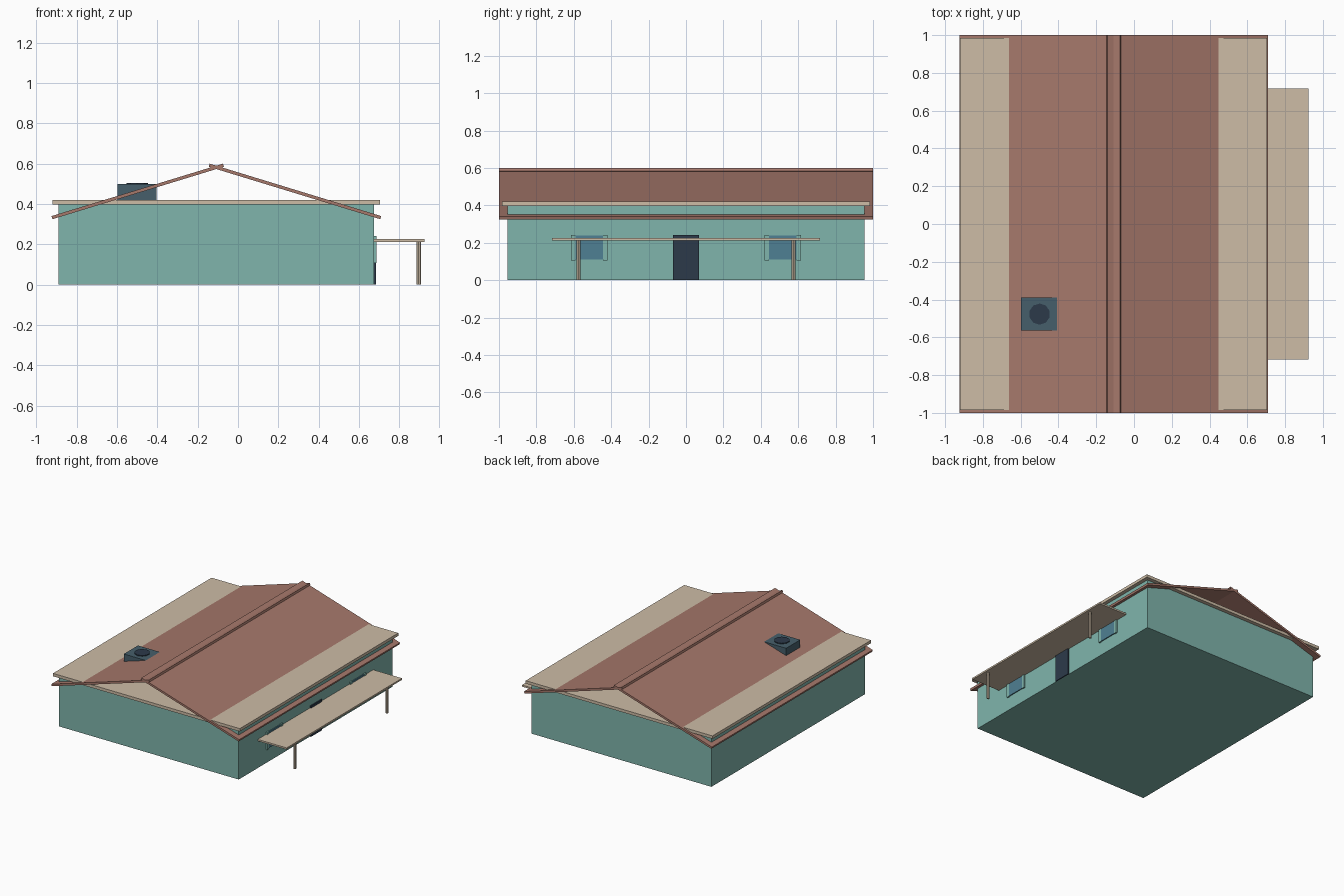
import bpy, math

if "Cube" in bpy.data.objects:
    bpy.data.objects.remove(bpy.data.objects["Cube"])


def material(name, hex_code):
    rgb = [int(hex_code[i:i + 2], 16) / 255 for i in (0, 2, 4)]
    lin = [((c + 0.055) / 1.055) ** 2.4 for c in rgb]
    m = bpy.data.materials.new(name)
    m.diffuse_color = (*lin, 1)
    m.use_nodes = True
    m.node_tree.nodes["Principled BSDF"].inputs["Base Color"].default_value = m.diffuse_color
    return m


TEAL = material("teal_wall", "80B5AC")
BEIGE = material("beige_trim", "CDBCA6")
BROWN = material("brown_roof", "A6786B")
GLASS = material("blue_glass", "4F8093")
DARK = material("dark_door", "2C3A4A")
METAL = material("slate_metal", "465F6B")


def box(name, x, y, z, mat):
    """Box from (min, max) ranges."""
    bpy.ops.mesh.primitive_cube_add(size=1, location=[sum(r) / 2 for r in (x, y, z)])
    o = bpy.context.object
    o.name = name
    o.scale = [r[1] - r[0] for r in (x, y, z)]
    o.data.materials.append(mat)
    return o


def cylinder(name, sides, radius, x, y, z, mat):
    bpy.ops.mesh.primitive_cylinder_add(vertices=sides, radius=radius, depth=z[1] - z[0],
                                        location=(x, y, sum(z) / 2))
    o = bpy.context.object
    o.name = name
    o.data.materials.append(mat)
    return o


# House body and ceiling slab
box("walls", (-0.89, 0.675), (-0.955, 0.955), (0, 0.397), TEAL)
box("ceiling_slab", (-0.92, 0.705), (-0.985, 0.985), (0.397, 0.42), BEIGE)

# Two sloped roof panels crossing at the ridge
RIDGE_X, LENGTH, SLOPE = -0.1075, 0.889, math.radians(17)
for side, label in ((-1, "left"), (1, "right")):
    cx = RIDGE_X + side * 0.39
    panel = box("roof_panel_" + label, (cx - LENGTH / 2, cx + LENGTH / 2),
                (-1, 1), (0.454, 0.470), BROWN)
    panel.rotation_euler.y = side * SLOPE

# Rooftop cooling unit with fan
box("cooling_unit", (-0.598, -0.405), (-0.565, -0.39), (0.41, 0.498), METAL)
cylinder("cooling_fan", 10, 0.056, -0.5, -0.477, (0.49, 0.504), DARK)

# Porch canopy and door
box("porch_canopy", (0.67, 0.925), (-0.717, 0.717), (0.212, 0.225), BEIGE)
box("door", (0.67, 0.684), (-0.07, 0.07), (0, 0.242), DARK)

# Porch posts, windows and shutters on both sides of the door
for side, label in ((-1, "front"), (1, "back")):
    cylinder("porch_post_" + label, 8, 0.011, 0.896, side * 0.574, (0, 0.215), BEIGE)
    c = side * 0.518
    box("window_" + label, (0.67, 0.682), (c - 0.076, c + 0.076), (0.11, 0.238), GLASS)
    for s in (-1, 1):
        y = c + s * 0.086
        box(f"shutter_{label}_{'a' if s < 0 else 'b'}", (0.67, 0.686),
            (y - 0.012, y + 0.012), (0.106, 0.242), TEAL)
